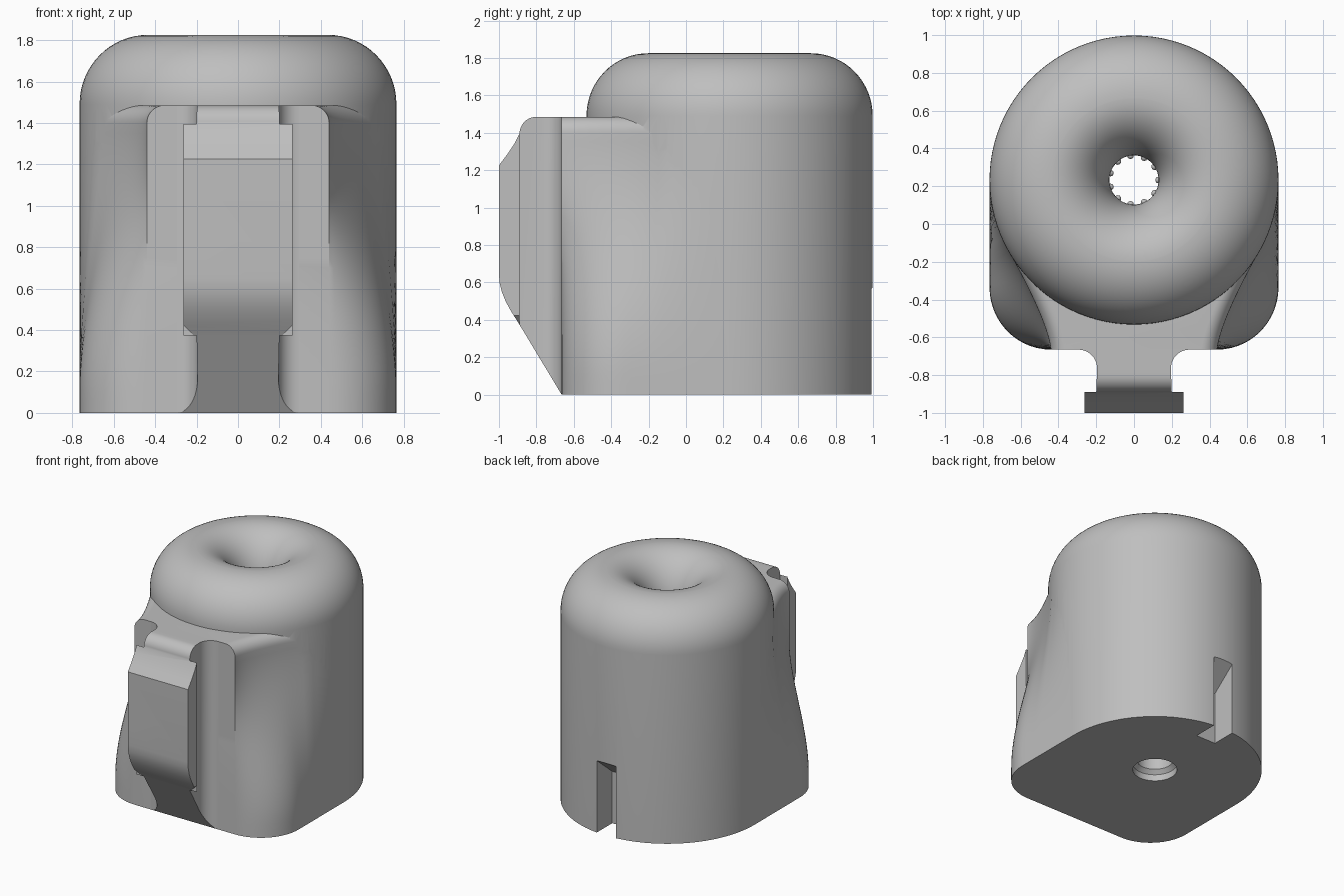
import bpy, bmesh
from math import sin, cos, pi, radians
from mathutils import Vector, Matrix

if "Cube" in bpy.data.objects:
    bpy.data.objects.remove(bpy.data.objects["Cube"])

grey = bpy.data.materials.new("plain grey")
grey.use_nodes = True
COLOUR = (0.52, 0.52, 0.52, 1)
grey.diffuse_color = COLOUR
grey.node_tree.nodes["Principled BSDF"].inputs["Base Color"].default_value = COLOUR

R, CY, FRONT = 0.765, 0.233, -0.665      # barrel radius, barrel centre, front panel
TOP, LEDGE = 1.825, 1.485


def finish(name, bm):
    bmesh.ops.recalc_face_normals(bm, faces=bm.faces)
    mesh = bpy.data.meshes.new(name)
    bm.to_mesh(mesh)
    bm.free()
    ob = bpy.data.objects.new(name, mesh)
    mesh.materials.append(grey)
    bpy.context.collection.objects.link(ob)
    return ob


def lathe(name, profile, steps=96):
    """Revolve (radius, z) points around the barrel axis."""
    bm = bmesh.new()
    vs = [bm.verts.new((r, CY, z)) for r, z in profile]
    es = [bm.edges.new(p) for p in zip(vs, vs[1:])]
    bmesh.ops.spin(bm, geom=vs + es, cent=(0, CY, 0), axis=(0, 0, 1),
                   angle=2 * pi, steps=steps)
    bmesh.ops.remove_doubles(bm, verts=bm.verts, dist=1e-4)
    return finish(name, bm)


def prism(name, points, offset):
    """Extrude a closed outline along an offset."""
    bm = bmesh.new()
    face = bm.faces.new([bm.verts.new(p) for p in points])
    new = bmesh.ops.extrude_face_region(bm, geom=[face])["geom"]
    bmesh.ops.translate(bm, vec=offset, verts=[v for v in new if isinstance(v, bmesh.types.BMVert)])
    return finish(name, bm)


def combine(ob, other, operation):
    mod = ob.modifiers.new(operation, "BOOLEAN")
    mod.operation, mod.object, mod.solver = operation, other, "EXACT"
    bpy.context.view_layer.objects.active = ob
    bpy.ops.object.modifier_apply(modifier=mod.name)
    bpy.data.objects.remove(other)


def arc(cx, cy, rx, ry, a0, a1, n):
    return [(cx + rx * cos(radians(a0 + (a1 - a0) * i / n)),
             cy + ry * sin(radians(a0 + (a1 - a0) * i / n))) for i in range(n + 1)]


# Barrel with a rounded shoulder
body = lathe("body", [(0, 0), (R, 0)] + arc(0.435, 1.49, 0.33, 0.335, 0, 90, 16) + [(0, TOP)])


# Flared front: square rounded foot blending up to a narrow panel
def foot_curve(u):
    if u < 0.5:
        return Vector((R, CY + (-0.335 - CY) * u * 2))
    a = (u - 0.5) * pi
    return Vector((0.44 + 0.325 * cos(a), -0.335 - 0.33 * sin(a)))


def panel_curve(u):
    split, end = 0.35, radians(25)
    if u < split:
        a = end * u / split
        return Vector(((R - 0.004) * cos(a), CY - (R - 0.004) * sin(a)))
    t = (u - split) / (1 - split)
    a, b, c = (Vector((R * cos(end), CY - R * sin(end))), Vector((0.46, -0.5)),
               Vector((0.44, FRONT)))
    return a * (1 - t) ** 2 + b * 2 * t * (1 - t) + c * t * t


COUNT = 28
levels = [(1.40 * i / 28, 0) for i in range(29)]
levels += [(1.40 + 0.085 * sin(a), 0.085 * (1 - cos(a)))
           for a in (pi / 2 * i / 8 for i in range(1, 9))]
bm = bmesh.new()
rings = []
for z, inset in levels:
    s = min(max((z - 0.1) / 1.3, 0), 1)
    s = s * s * (3 - 2 * s)
    half = [foot_curve(i / COUNT).lerp(panel_curve(i / COUNT), s) for i in range(COUNT + 1)]
    half = [(p.x - inset, p.y) for p in half]
    outline = half + [(-x, y) for x, y in reversed(half)]
    rings.append([bm.verts.new((x, y, z)) for x, y in outline])
for low, high in zip(rings, rings[1:]):
    for i in range(len(low)):
        j = (i + 1) % len(low)
        bm.faces.new((low[i], low[j], high[j], high[i]))
bm.faces.new(rings[0])
bm.faces.new(rings[-1])
combine(body, finish("flare", bm), "UNION")

# Funnel, bore and lower counterbore
combine(body, lathe("bore", [(0, -0.1), (0.158, -0.1), (0.158, 0.05), (0.13, 0.08)]
                    + arc(0.43, 1.45, 0.3, TOP - 1.45, 180, 90, 20)
                    + [(0.43, 2), (0, 2)]), "DIFFERENCE")

# Cable slot low on the back, with a sloping roof
slot = [(-0.085, 0.8, -0.1), (-0.085, 0.8, 0.41), (-0.085, 1.02, 0.59), (-0.085, 1.02, -0.1)]
combine(body, prism("slot", slot, (0.17, 0, 0)), "DIFFERENCE")

# T-shaped mounting latch: plan outline trimmed by its side outline
neck = arc(0.295, -0.765, 0.1, 0.1, 90, 180, 10)
half = [(0.295, FRONT + 0.005)] + neck + [(0.2, -0.89), (0.263, -0.89), (0.263, -1.0)]
plan = half + [(-x, y) for x, y in reversed(half)]
latch = prism("mounting_latch", [(x, y, -0.1) for x, y in plan], (0, 0, 1.8))
side = [(-0.6, 0), (FRONT, 0), (-0.9, 0.39), (-0.935, 0.445), (-0.965, 0.5), (-0.985, 0.55),
        (-0.997, 0.6), (-1, 0.65), (-1, 1.225), (-0.955, 1.285), (-0.915, 1.345)]
side += arc(-0.8, 1.395, 0.09, LEDGE - 1.395, 180, 90, 10) + [(-0.6, LEDGE)]
combine(latch, prism("side_trim", [(-0.5, y, z) for y, z in side], (1, 0, 0)), "INTERSECT")
for s in (-1, 1):
    wedge = [(s * 0.2, -1.1, 0.36), (s * 0.28, -1.1, 0.44), (s * 0.28, -1.1, 0.3), (s * 0.2, -1.1, 0.3)]
    combine(latch, prism("wedge", wedge, (0, 0.21, 0)), "DIFFERENCE")

# Ring of small beads in the throat
bm = bmesh.new()
for i in range(11):
    a = 2 * pi * i / 11
    spot = Matrix.Translation((0.13 * cos(a), CY + 0.13 * sin(a), 1.45))
    bmesh.ops.create_icosphere(bm, subdivisions=2, radius=0.018, matrix=spot)
beads = finish("throat_beads", bm)

# Smooth shading with sharp edges kept
bpy.ops.object.select_all(action="DESELECT")
for ob in (body, latch, beads):
    ob.select_set(True)
bpy.context.view_layer.objects.active = body
bpy.ops.object.shade_smooth_by_angle(angle=radians(25))
